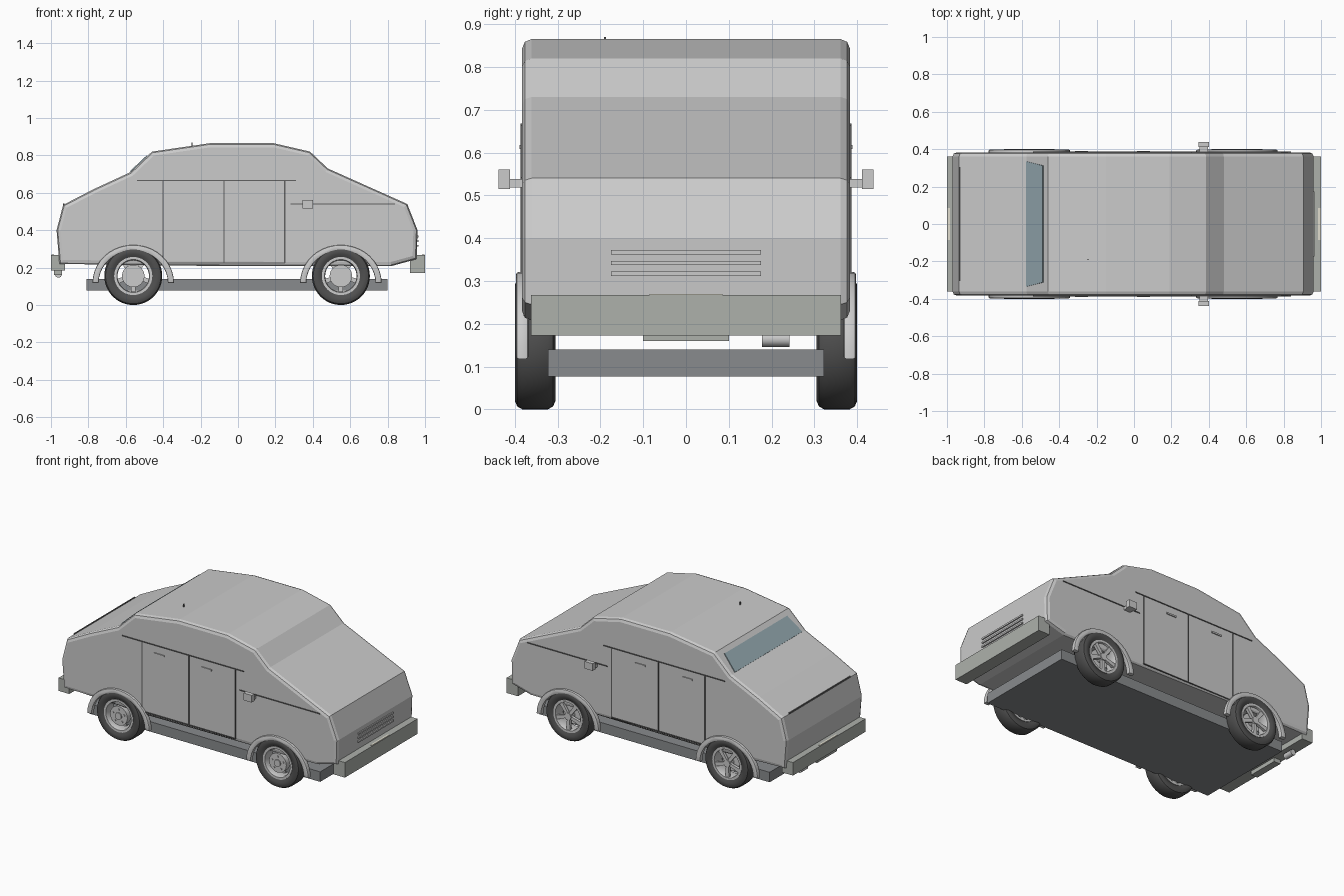
import bpy, bmesh, math
from mathutils import Matrix

if "Cube" in bpy.data.objects:
    bpy.data.objects.remove(bpy.data.objects["Cube"])


def finish(name, bm, smooth=False, mat=None):
    bmesh.ops.recalc_face_normals(bm, faces=bm.faces)
    me = bpy.data.meshes.new(name)
    bm.to_mesh(me)
    bm.free()
    ob = bpy.data.objects.new(name, me)
    bpy.context.collection.objects.link(ob)
    if mat:
        me.materials.append(mat)
    if smooth:
        bpy.ops.object.select_all(action='DESELECT')
        ob.select_set(True)
        bpy.context.view_layer.objects.active = ob
        bpy.ops.object.shade_smooth_by_angle(angle=math.radians(35))
    return ob


def material(name, rgb):
    m = bpy.data.materials.new(name)
    m.diffuse_color = (*rgb, 1)
    m.use_nodes = True
    m.node_tree.nodes["Principled BSDF"].inputs["Base Color"].default_value = m.diffuse_color
    return m


def box(name, x0, x1, y0, y1, z0, z1, mat=None):
    bm = bmesh.new()
    bmesh.ops.create_cube(bm, size=1)
    for v in bm.verts:
        v.co = ((x0 + x1) / 2 + v.co.x * (x1 - x0),
                (y0 + y1) / 2 + v.co.y * (y1 - y0),
                (z0 + z1) / 2 + v.co.z * (z1 - z0))
    return finish(name, bm, mat=mat)


def extrude(name, pts, y0, y1, bevel=0, smooth=False):
    """Solid from an (x, z) outline, with optionally bevelled side rims."""
    bm = bmesh.new()
    f = bm.faces.new([bm.verts.new((x, y0, z)) for x, z in pts])
    r = bmesh.ops.extrude_face_region(bm, geom=[f])
    for v in r['geom']:
        if isinstance(v, bmesh.types.BMVert):
            v.co.y = y1
    if bevel:
        rims = [e for e in bm.edges if abs(e.verts[0].co.y - e.verts[1].co.y) < 1e-6]
        bmesh.ops.bevel(bm, geom=rims, offset=bevel, segments=2, profile=0.5, affect='EDGES')
    return finish(name, bm, smooth)


def lathe(name, prof, loc, n=40, mat=None):
    """Closed (radius, y) section turned about the y axis."""
    bm = bmesh.new()
    rings = []
    for i in range(n):
        a = 2 * math.pi * i / n
        rings.append([bm.verts.new((loc[0] + r * math.cos(a), loc[1] + y, loc[2] + r * math.sin(a)))
                      for r, y in prof])
    for i in range(n):
        a, b = rings[i], rings[(i + 1) % n]
        for j in range(len(prof)):
            k = (j + 1) % len(prof)
            bm.faces.new((a[j], a[k], b[k], b[j]))
    return finish(name, bm, True, mat)


def cylinder(name, r, y0, y1, x, z, n=24):
    bm = bmesh.new()
    bmesh.ops.create_cone(bm, cap_ends=True, segments=n, radius1=r, radius2=r, depth=y1 - y0,
                          matrix=Matrix.Translation((x, (y0 + y1) / 2, z)) @ Matrix.Rotation(math.pi / 2, 4, 'X'))
    return finish(name, bm, True)


rubber = material("rubber", (0.08, 0.08, 0.08))
bumper_grey = material("bumper_grey", (0.42, 0.44, 0.41))
glass = material("glass", (0.3, 0.4, 0.44))
plate = material("plate", (0.75, 0.73, 0.62))
trim = material("trim", (0.12, 0.12, 0.12))
floor_mat = material("floor", (0.25, 0.26, 0.27))

# body shell
outline = [(-0.955, 0.22), (-0.97, 0.40), (-0.935, 0.535), (-0.77, 0.62), (-0.575, 0.71),
           (-0.46, 0.82), (-0.15, 0.865), (0.19, 0.865), (0.385, 0.82), (0.48, 0.73),
           (0.905, 0.54), (0.96, 0.40), (0.955, 0.245), (0.82, 0.208), (-0.35, 0.21)]
extrude("body", outline, -0.383, 0.383, 0.022)

# underbody slab
box("floor_pan", -0.81, 0.80, -0.323, 0.323, 0.077, 0.14, floor_mat)

# bumpers, plates and tow parts
box("front_bumper", 0.92, 1.0, -0.362, 0.362, 0.172, 0.267, bumper_grey)
box("rear_bumper", -1.0, -0.925, -0.362, 0.362, 0.185, 0.267, bumper_grey)
box("front_plate", 0.985, 0.997, -0.085, 0.085, 0.185, 0.27, plate)
box("rear_plate", -0.997, -0.985, -0.085, 0.085, 0.19, 0.27, plate)
box("rear_bumper_step", -0.985, -0.94, -0.10, 0.10, 0.16, 0.19, bumper_grey)
cylinder("exhaust", 0.018, 0.178, 0.242, -0.96, 0.164)

# grille bars
for z in (0.317, 0.342, 0.367):
    box("grille_bar", 0.94, 0.966, -0.175, 0.175, z - 0.005, z + 0.005)

# rear window on the sloped back, trunk strip
bm = bmesh.new()
quad = [(-0.578, -0.335, 0.715), (-0.578, 0.335, 0.715), (-0.488, 0.312, 0.80), (-0.488, -0.312, 0.80)]
f = bm.faces.new([bm.verts.new(p) for p in quad])
r = bmesh.ops.extrude_face_region(bm, geom=[f])
bmesh.ops.translate(bm, vec=(0.02, 0, -0.02), verts=[v for v in r['geom'] if isinstance(v, bmesh.types.BMVert)])
finish("rear_window", bm, mat=glass)
box("trunk_strip", -0.936, -0.928, -0.305, 0.305, 0.53, 0.542, trim)

# antenna stub
box("antenna", -0.248, -0.243, -0.192, -0.187, 0.84, 0.87, trim)

# side trim, door seams, handles and mirrors on both sides
for s in (-1, 1):
    def side(name, x0, x1, z0, z1, a=0.37, b=0.387, mat=None):
        box(name, x0, x1, min(s * a, s * b), max(s * a, s * b), z0, z1, mat)
    side("belt_line", -0.54, 0.31, 0.662, 0.668, mat=trim)
    side("hood_line", 0.28, 0.84, 0.537, 0.543, mat=trim)
    side("sill_line", -0.40, 0.25, 0.222, 0.228, mat=trim)
    for x in (-0.40, -0.075, 0.25):
        side("door_seam", x - 0.003, x + 0.003, 0.225, 0.665, mat=trim)
    for x in (-0.28, 0.05):
        side("door_handle", x - 0.035, x + 0.035, 0.608, 0.618, b=0.389)
    side("mirror_arm", 0.35, 0.395, 0.518, 0.538, 0.37, 0.415)
    side("mirror_head", 0.345, 0.402, 0.515, 0.56, 0.411, 0.438)

# wheels (all share one orientation, spokes facing +y) and fender arches
tyre = [(0.10, -0.036), (0.118, -0.046), (0.135, -0.0475), (0.148, -0.042), (0.155, -0.030),
        (0.155, 0.030), (0.148, 0.042), (0.135, 0.0475), (0.118, 0.046), (0.10, 0.036)]
rim = [(0.088, -0.040), (0.102, -0.040), (0.102, 0.040), (0.088, 0.040), (0.084, 0.030), (0.084, -0.030)]
CZ = 0.155
for cx in (-0.56, 0.55):
    for s in (-1, 1):
        cy = s * 0.3525
        lathe("tyre", tyre, (cx, cy, CZ), 48, rubber)
        lathe("rim", rim, (cx, cy, CZ))
        cylinder("brake_disc", 0.06, cy - 0.037, cy + 0.0, cx, CZ, 32)
        cylinder("hub", 0.022, cy - 0.044, cy + 0.042, cx, CZ)
        # five tapered spokes
        for i in range(5):
            bm = bmesh.new()
            bmesh.ops.create_cube(bm, size=1)
            for v in bm.verts:
                w = 0.026 if v.co.x > 0 else 0.018
                v.co = (0.052 + v.co.x * 0.076, v.co.y * 0.018, v.co.z * w)
            bm.transform(Matrix.Translation((cx, cy + 0.028, CZ)) @
                         Matrix.Rotation(math.radians(90 + 72 * i), 4, 'Y'))
            finish("spoke", bm)
        # wheel nuts on the inner disc
        for i in range(5):
            a = math.radians(90 + 72 * i)
            cylinder("wheel_nut", 0.006, cy - 0.042, cy - 0.03,
                     cx + 0.04 * math.cos(a), CZ + 0.04 * math.sin(a), 6)
        # fender arch
        n = 20
        arc = [math.pi * i / n for i in range(n + 1)]
        pts = [(cx + 0.218 * math.cos(a), 0.118 + 0.203 * math.sin(a)) for a in arc]
        pts += [(cx + 0.185 * math.cos(a), 0.118 + 0.172 * math.sin(a)) for a in reversed(arc)]
        extrude("fender_arch", pts, min(s * 0.368, s * 0.397), max(s * 0.368, s * 0.397), 0.006, True)
